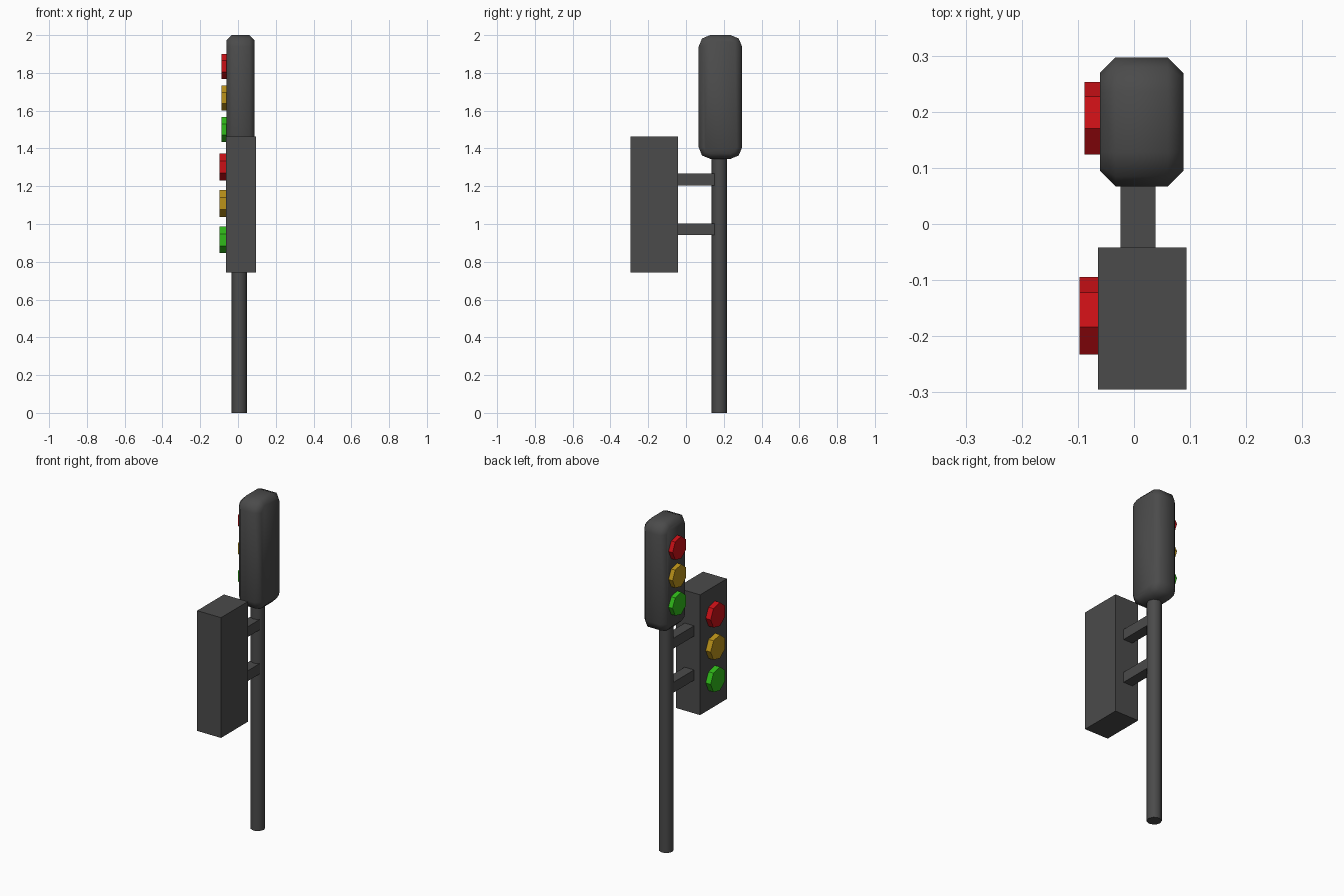
import bpy, bmesh
from math import sin, cos, pi, radians

if "Cube" in bpy.data.objects:
    bpy.data.objects.remove(bpy.data.objects["Cube"])


def material(name, rgb):
    m = bpy.data.materials.new(name)
    m.diffuse_color = (*rgb, 1)
    m.use_nodes = True
    m.node_tree.nodes["Principled BSDF"].inputs["Base Color"].default_value = m.diffuse_color
    return m


DARK = material("dark_grey", (0.07, 0.07, 0.07))
COLOURS = {
    "red": material("red", (0.6, 0.005, 0.008)),
    "amber": material("amber", (0.5, 0.29, 0.01)),
    "green": material("green", (0.03, 0.5, 0.01)),
}


def loft_x(name, rings, mat, smooth=False):
    """Skin a list of (x, [(y, z), ...]) rings and cap both ends."""
    bm = bmesh.new()
    loops = [[bm.verts.new((x, y, z)) for y, z in pts] for x, pts in rings]
    n = len(loops[0])
    for a, b in zip(loops, loops[1:]):
        for i in range(n):
            j = (i + 1) % n
            bm.faces.new((a[i], a[j], b[j], b[i]))
    bm.faces.new(loops[0])
    bm.faces.new(loops[-1])
    bmesh.ops.recalc_face_normals(bm, faces=bm.faces[:])
    for f in bm.faces:
        f.smooth = smooth
    me = bpy.data.meshes.new(name)
    bm.to_mesh(me)
    bm.free()
    me.materials.append(mat)
    ob = bpy.data.objects.new(name, me)
    bpy.context.collection.objects.link(ob)
    return ob


def rounded(cy, cz, hy, hz, r):
    """Rectangle outline with two-segment rounded corners."""
    pts = []
    for k, (sy, sz) in enumerate([(1, 1), (-1, 1), (-1, -1), (1, -1)]):
        for s in range(3):
            a = pi / 2 * k + pi / 4 * s
            pts.append((cy + sy * (hy - r) + r * cos(a), cz + sz * (hz - r) + r * sin(a)))
    return pts


def box(name, x0, x1, y0, y1, z0, z1):
    outline = [(y0, z0), (y1, z0), (y1, z1), (y0, z1)]
    return loft_x(name, [(x0, outline), (x1, outline)], DARK)


def lamp(name, colour, x0, x1, y, z, r):
    """Seven-sided lens facing -x."""
    pts = [(y + r * cos(2 * pi * i / 7), z + r * sin(2 * pi * i / 7)) for i in range(7)]
    loft_x(name, [(x0, pts), (x1, pts)], COLOURS[colour])


# Pole
bpy.ops.mesh.primitive_cylinder_add(vertices=8, radius=0.041, depth=1.38, location=(0.007, 0.177, 0.69))
pole = bpy.context.object
pole.name = "pole"
pole.data.materials.append(DARK)
bpy.ops.object.shade_smooth_by_angle(angle=radians(60))

# Rounded upper housing with chamfered rim on both faces
full = rounded(0.182, 1.6725, 0.115, 0.3275, 0.061)
inset = rounded(0.182, 1.6725, 0.087, 0.2995, 0.033)
loft_x("upper_housing", [(-0.061, inset), (-0.033, full), (0.06, full), (0.088, inset)], DARK, True)

# Square lower housing and its two brackets
box("lower_housing", -0.064, 0.094, -0.295, -0.042, 0.743, 1.463)
for name, z in (("lower_bracket", 0.972), ("upper_bracket", 1.236)):
    box(name, -0.024, 0.038, -0.05, 0.152, z - 0.031, z + 0.031)

# Lamps
for colour, zu, zl in (("red", 1.835, 1.302), ("amber", 1.667, 1.109), ("green", 1.501, 0.916)):
    lamp("upper_lamp_" + colour, colour, -0.088, -0.05, 0.185, zu, 0.068)
    lamp("lower_lamp_" + colour, colour, -0.097, -0.05, -0.167, zl, 0.0725)
